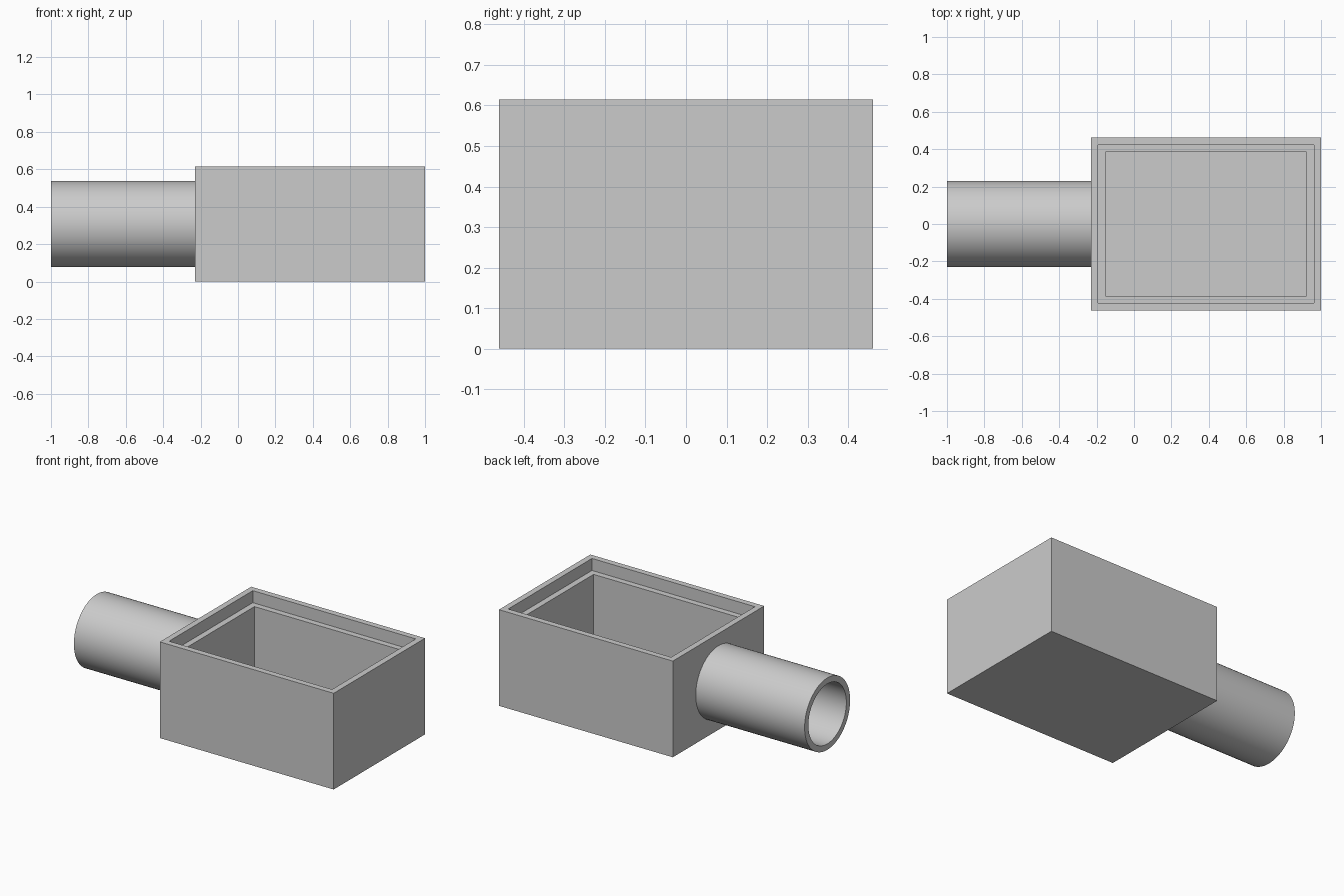
import bpy
import bmesh
import math

if "Cube" in bpy.data.objects:
    bpy.data.objects.remove(bpy.data.objects["Cube"])

LIP = 0.0385            # half of the wall thickness
WALL = 2 * LIP
HEIGHT = 0.615
BOX_LEFT, BOX_RIGHT, HALF_DEPTH = -0.23, 1.0, 0.4615

grey = bpy.data.materials.new("light_grey")
grey.use_nodes = True
colour = (0.6, 0.6, 0.6, 1.0)
grey.diffuse_color = colour
grey.node_tree.nodes["Principled BSDF"].inputs["Base Color"].default_value = colour


def add_object(name, bm):
    bmesh.ops.recalc_face_normals(bm, faces=bm.faces[:])
    mesh = bpy.data.meshes.new(name)
    bm.to_mesh(mesh)
    bm.free()
    mesh.materials.append(grey)
    obj = bpy.data.objects.new(name, mesh)
    bpy.context.collection.objects.link(obj)
    return obj


def sink(bm, face, inset, depth):
    """Inset a face, then extrude its middle straight down."""
    bmesh.ops.inset_region(bm, faces=[face], thickness=inset, use_even_offset=True)
    pit = bmesh.ops.extrude_discrete_faces(bm, faces=[face])["faces"][0]
    bmesh.ops.translate(bm, verts=pit.verts[:], vec=(0, 0, -depth))
    return pit


# Open box with a stepped rim
bm = bmesh.new()
bmesh.ops.create_cube(bm, size=1)
bmesh.ops.scale(bm, verts=bm.verts[:], vec=(BOX_RIGHT - BOX_LEFT, 2 * HALF_DEPTH, HEIGHT))
bmesh.ops.translate(bm, verts=bm.verts[:], vec=((BOX_LEFT + BOX_RIGHT) / 2, 0, HEIGHT / 2))
top = max(bm.faces, key=lambda f: f.calc_center_median().z)
ledge = sink(bm, top, LIP, WALL)
sink(bm, ledge, LIP, HEIGHT - 2 * WALL)
add_object("box", bm)

# Hollow pipe: a rectangular wall section spun around the x axis
bm = bmesh.new()
outer, inner = 0.23, 0.192
section = [(-1, outer), (BOX_LEFT, outer), (BOX_LEFT, inner), (-1, inner)]
verts = [bm.verts.new((x, 0, r)) for x, r in section]
edges = [bm.edges.new((verts[i], verts[(i + 1) % 4])) for i in range(4)]
bmesh.ops.spin(bm, geom=verts + edges, cent=(0, 0, 0), axis=(1, 0, 0),
               angle=math.tau, steps=64, use_merge=True)
bmesh.ops.remove_doubles(bm, verts=bm.verts[:], dist=0.0001)
pipe = add_object("pipe", bm)
pipe.location.z = HEIGHT / 2
bpy.ops.object.select_all(action='DESELECT')
pipe.select_set(True)
bpy.context.view_layer.objects.active = pipe
bpy.ops.object.shade_smooth_by_angle(angle=math.radians(30))
